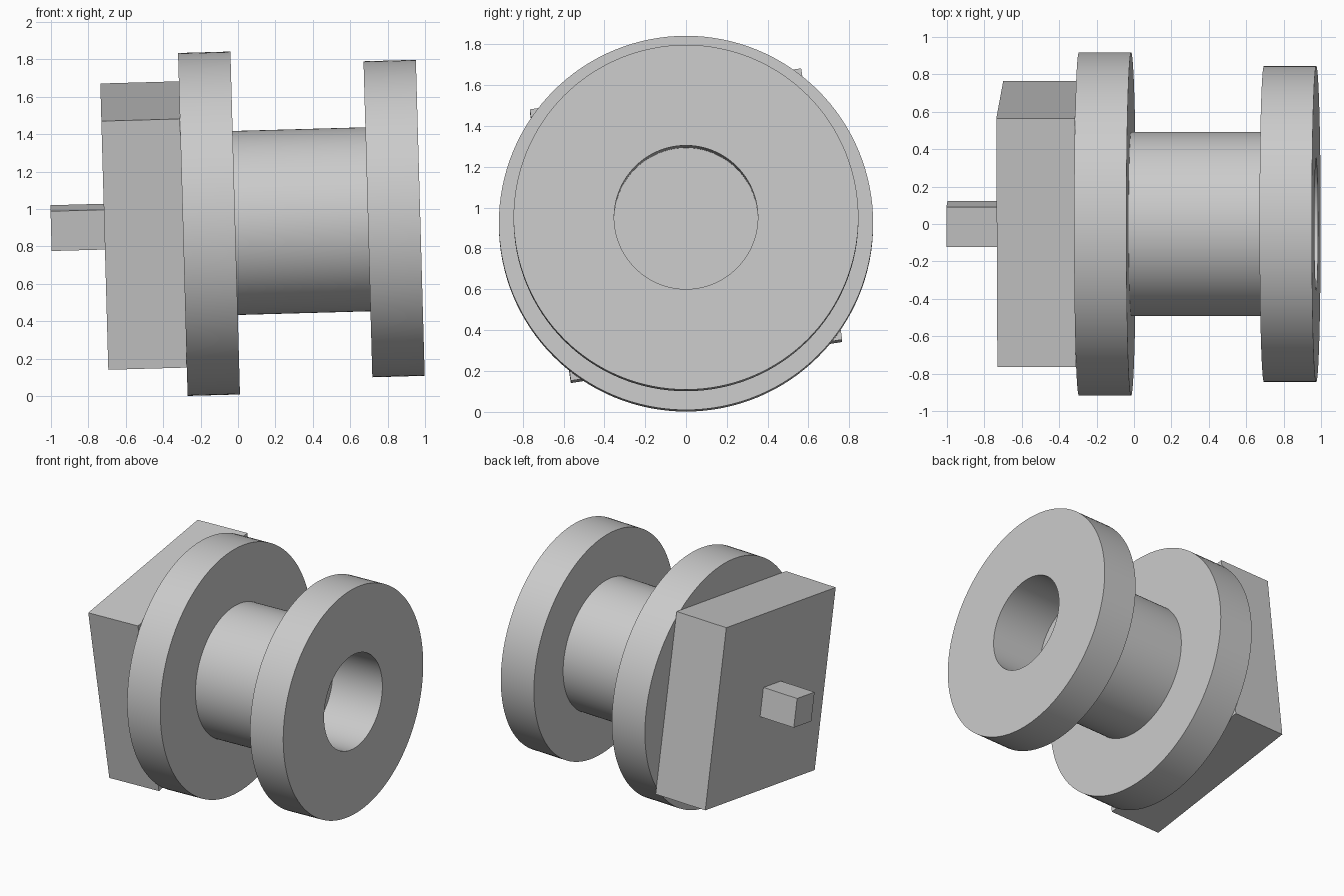
import bpy, bmesh
from math import radians
from mathutils import Matrix, Vector

if "Cube" in bpy.data.objects:
    bpy.data.objects.remove(bpy.data.objects["Cube"])

grey = bpy.data.materials.new("plain grey")
grey.use_nodes = True
colour = (0.6, 0.6, 0.6, 1)
grey.diffuse_color = colour
grey.node_tree.nodes["Principled BSDF"].inputs["Base Color"].default_value = colour

# The whole body leans slightly: its axis rises towards +x
TILT = Matrix.Translation((-0.155, 0, 0.921)) @ Matrix.Rotation(radians(-1.6), 4, "Y")
TWIST = Matrix.Rotation(radians(8.6), 4, "X")


def add_object(name, bm, matrix):
    bmesh.ops.recalc_face_normals(bm, faces=bm.faces)
    mesh = bpy.data.meshes.new(name)
    bm.to_mesh(mesh)
    bm.free()
    mesh.materials.append(grey)
    obj = bpy.data.objects.new(name, mesh)
    obj.matrix_world = matrix
    bpy.context.collection.objects.link(obj)
    return obj


def lathe(name, profile):
    """Revolve (along axis, radius) points around the local x axis."""
    bm = bmesh.new()
    verts = [bm.verts.new((s, 0, r)) for s, r in profile]
    edges = [bm.edges.new(pair) for pair in zip(verts, verts[1:])]
    bmesh.ops.spin(bm, geom=verts + edges, cent=(0, 0, 0), axis=(1, 0, 0),
                   angle=radians(360), steps=128, use_duplicate=False)
    bmesh.ops.remove_doubles(bm, verts=bm.verts, dist=0.0001)
    obj = add_object(name, bm, TILT)
    bpy.ops.object.select_all(action="DESELECT")
    obj.select_set(True)
    bpy.context.view_layer.objects.active = obj
    bpy.ops.object.shade_smooth_by_angle(angle=radians(30))


def square_bar(name, start, end, side):
    bm = bmesh.new()
    bmesh.ops.create_cube(bm, size=1)
    bmesh.ops.scale(bm, vec=(end - start, side, side), verts=bm.verts)
    bmesh.ops.translate(bm, vec=Vector(((start + end) / 2, 0, 0)), verts=bm.verts)
    add_object(name, bm, TILT @ TWIST)


# Spool: wide flange, shaft, end flange and blind bore in one profile
lathe("flanged_spool", [
    (-0.14, 0), (-0.14, 0.917), (0.14, 0.917), (0.14, 0.492),
    (0.85, 0.492), (0.85, 0.845), (1.13, 0.845), (1.13, 0.352),
    (0.71, 0.352), (0.71, 0)])

# Square block and the small drive peg behind the wide flange
square_bar("square_block", -0.56, -0.14, 1.345)
square_bar("drive_peg", -0.845, -0.56, 0.215)
